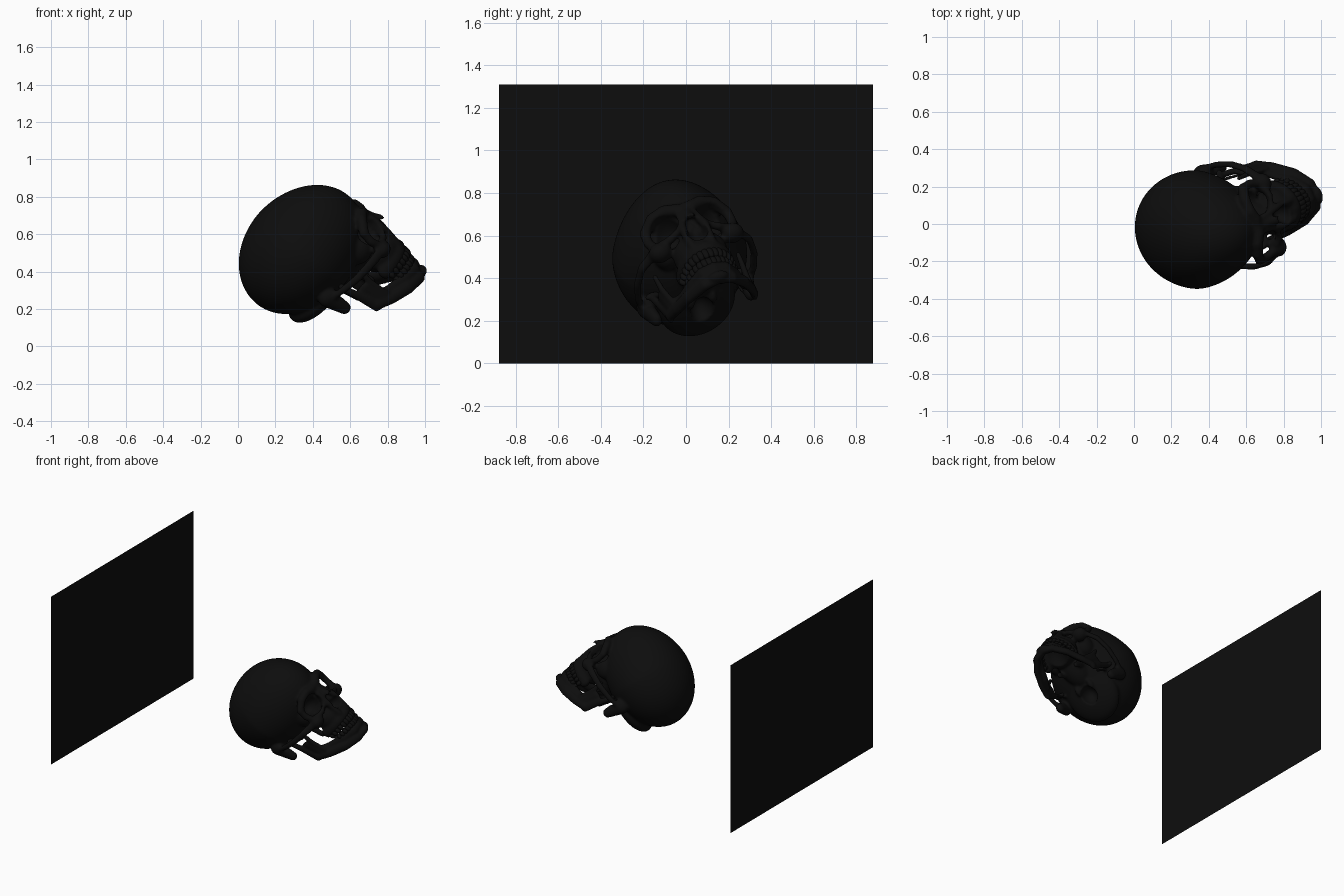
import bpy, bmesh, math
from mathutils import Vector, Matrix

if "Cube" in bpy.data.objects:
    bpy.data.objects.remove(bpy.data.objects["Cube"])

# Skull frame: local x = forward, y = left, z = up (skull lies on its back, rolled)
F = Vector((.66, -.05, .75)).normalized()
L = Vector((-.72, -.34, .61)).cross(F).normalized()
U = F.cross(L)
FRAME = Matrix.Translation((.34, -.03, .515)) @ Matrix((F, L, U)).transposed().to_4x4()

DARK = bpy.data.materials.new("dark")
DARK.diffuse_color = (.004, .004, .004, 1)
DARK.use_nodes = True
DARK.node_tree.nodes["Principled BSDF"].inputs["Base Color"].default_value = DARK.diffuse_color


def unit_sphere(subdivisions):
    bm = bmesh.new()
    bmesh.ops.create_icosphere(bm, subdivisions=subdivisions, radius=1)
    bm.verts.index_update()
    data = ([v.co.copy() for v in bm.verts], [[v.index for v in f.verts] for f in bm.faces])
    bm.free()
    return data


FINE, MEDIUM, COARSE = unit_sphere(6), unit_sphere(4), unit_sphere(3)


class Part:
    """Collects closed primitives in skull space and turns them into one object."""

    def __init__(self):
        self.verts, self.faces = [], []

    def add(self, sphere, shape):
        n = len(self.verts)
        self.verts += [FRAME @ Vector(shape(p)) for p in sphere[0]]
        self.faces += [[i + n for i in f] for f in sphere[1]]

    def ball(self, c, r, yaw=0, mirror=True, sphere=MEDIUM):
        for s in ((1, -1) if mirror and abs(c[1]) > 1e-5 else (1,)):
            co, si = math.cos(yaw * s), math.sin(yaw * s)
            self.add(sphere, lambda p: (
                c[0] + co * r[0] * p.x - si * r[1] * p.y,
                c[1] * s + si * r[0] * p.x + co * r[1] * p.y,
                c[2] + r[2] * p.z))

    def tube(self, points, r0, r1=None, mirror=True):
        r0, r1 = Vector(r0), Vector(r1 or r0)
        pts = [Vector(p) for p in points]
        total = len(pts) - 1
        for i in range(total):
            steps = max(2, math.ceil((pts[i + 1] - pts[i]).length / .012))
            for k in range(steps + 1):
                t = k / steps
                self.ball(pts[i].lerp(pts[i + 1], t), r0.lerp(r1, (i + t) / total),
                          mirror=mirror, sphere=COARSE)

    def build(self, name):
        mesh = bpy.data.meshes.new(name)
        mesh.from_pydata(self.verts, [], self.faces)
        mesh.polygons.foreach_set("use_smooth", [True] * len(mesh.polygons))
        mesh.materials.append(DARK)
        ob = bpy.data.objects.new(name, mesh)
        bpy.context.collection.objects.link(ob)
        return ob


def remesh(ob, size):
    m = ob.modifiers.new("fuse", 'REMESH')
    m.mode = 'VOXEL'
    m.voxel_size = size
    m.use_smooth_shade = True


def soften(ob, iterations):
    m = ob.modifiers.new("soften", 'SMOOTH')
    m.factor = .5
    m.iterations = iterations


def arch(t, a, b, z, x0=.2):
    return (x0 + a * math.cos(t), b * math.sin(t), z)


def cranium_shape(p):
    width = .32 * (1 - .2 * max(0, p.x))
    return (.375 * p.x + .01 * max(0, p.x), width * p.y, (.30 if p.z > 0 else .29) * p.z)


# Cranium, occipital base and mastoids
skull = Part()
skull.add(FINE, cranium_shape)
skull.ball((-.12, 0, -.22), (.20, .19, .08))
skull.ball((.15, 0, -.24), (.20, .11, .11))
skull.tube([(-.09, .25, -.20), (-.075, .235, -.32)], (.055, .04, .05), (.035, .027, .03))
skull.ball((-.05, .055, -.295), (.04, .022, .025))
skull.tube([(-.02, .19, -.25), (.005, .18, -.37)], (.012, .012, .012))

# Brow ridge, orbit rims and cheekbones
skull.tube([(.365, 0, -.11), (.37, .04, -.105), (.365, .09, -.085), (.34, .155, -.09),
            (.295, .205, -.13)], (.03, .03, .032), (.026, .026, .03))
skull.tube([(.295, .205, -.13), (.285, .208, -.19), (.295, .19, -.25)], (.024, .024, .024))
skull.tube([(.295, .19, -.25), (.34, .12, -.258), (.36, .06, -.225), (.37, .035, -.15)],
           (.022, .022, .022), (.02, .016, .02))
skull.ball((.29, .18, -.275), (.05, .055, .045))
skull.ball((.20, .13, -.19), (.08, .06, .08))
skull.ball((.26, 0, -.19), (.10, .05, .09))
skull.tube([(.28, .215, -.265), (.20, .27, -.25), (.10, .292, -.24), (0, .288, -.225),
            (-.08, .27, -.21)], (.02, .015, .03), (.02, .018, .018))

# Nasal bones and upper jaw
skull.tube([(.37, 0, -.12), (.39, 0, -.18), (.415, 0, -.225)], (.02, .024, .02), (.013, .026, .015))
skull.tube([(.37, .035, -.16), (.375, .055, -.26), (.36, .05, -.37)], (.022, .02, .022))
skull.ball((.26, 0, -.33), (.115, .13, .11))
skull.tube([arch(math.radians(t), .155, .118, -.395) for t in range(0, 91, 15)], (.03, .028, .04))
skull.tube([(.10, .08, -.27), (.12, .075, -.38)], (.025, .015, .03))
skull = skull.build("skull")

# Cutters: eye sockets, nasal opening, spinal opening, palate, ear canal
cut = Part()
cut.ball((.325, .115, -.175), (.12, .076, .069), yaw=math.radians(20))
cut.ball((.39, 0, -.30), (.09, .052, .045))
cut.ball((.40, 0, -.265), (.07, .032, .05))
cut.ball((-.11, 0, -.31), (.07, .058, .09))
cut.ball((.21, 0, -.44), (.12, .075, .055))
cut.ball((-.035, .26, -.245), (.015, .06, .018))
cut = cut.build("socket_cutter")
remesh(cut, .009)
cut.hide_render = True
cut.display_type = 'WIRE'

remesh(skull, .009)
hollow = skull.modifiers.new("sockets", 'BOOLEAN')
hollow.operation = 'DIFFERENCE'
hollow.solver = 'EXACT'
hollow.object = cut
remesh(skull, .0085)
soften(skull, 3)

# Lower jaw: lower border, tooth ridge, chin and upright branches
jaw = Part()
jaw.tube([(.322, 0, -.575), (.30, .07, -.575), (.22, .14, -.545), (.12, .188, -.495),
          (.05, .212, -.452)], (.028, .026, .04), (.026, .018, .03))
jaw.tube([(.338, 0, -.525), (.32, .06, -.525), (.25, .11, -.51), (.15, .15, -.475),
          (.10, .185, -.44)], (.024, .024, .035), (.025, .018, .035))
jaw.ball((.333, 0, -.588), (.028, .05, .026))
jaw.tube([(.045, .21, -.455), (.025, .216, -.35), (0, .222, -.25)], (.032, .015, .03), (.018, .018, .016))
jaw.tube([(.075, .202, -.45), (.07, .208, -.34)], (.045, .014, .03))
jaw.tube([(.115, .19, -.45), (.115, .203, -.34), (.13, .208, -.255)], (.028, .016, .03), (.014, .012, .014))
jaw.ball((0, .218, -.235), (.018, .04, .02))
jaw = jaw.build("lower_jaw")
remesh(jaw, .0075)
soften(jaw, 3)

# Teeth
for name, a, b, z, height in (("upper_teeth", .163, .122, -.442, .034),
                              ("lower_teeth", .15, .114, -.487, .030)):
    teeth = Part()
    count = 16
    for i in range(count):
        t = math.radians(-84 + 168 * i / (count - 1))
        back = abs(t) / math.radians(84)
        normal = math.atan2(math.sin(t) / b, math.cos(t) / a)
        teeth.ball(arch(t, a, b, z + .012 * back), (.014 + .01 * back, .017, height - .008 * back),
                   yaw=normal, mirror=False, sphere=COARSE)
    teeth.build(name)

# Upright backdrop panel
mesh = bpy.data.meshes.new("back_panel")
mesh.from_pydata([(-1, -.88, 0), (-1, .88, 0), (-1, .88, 1.31), (-1, -.88, 1.31)], [], [(0, 1, 2, 3)])
mesh.materials.append(DARK)
bpy.context.collection.objects.link(bpy.data.objects.new("back_panel", mesh))
